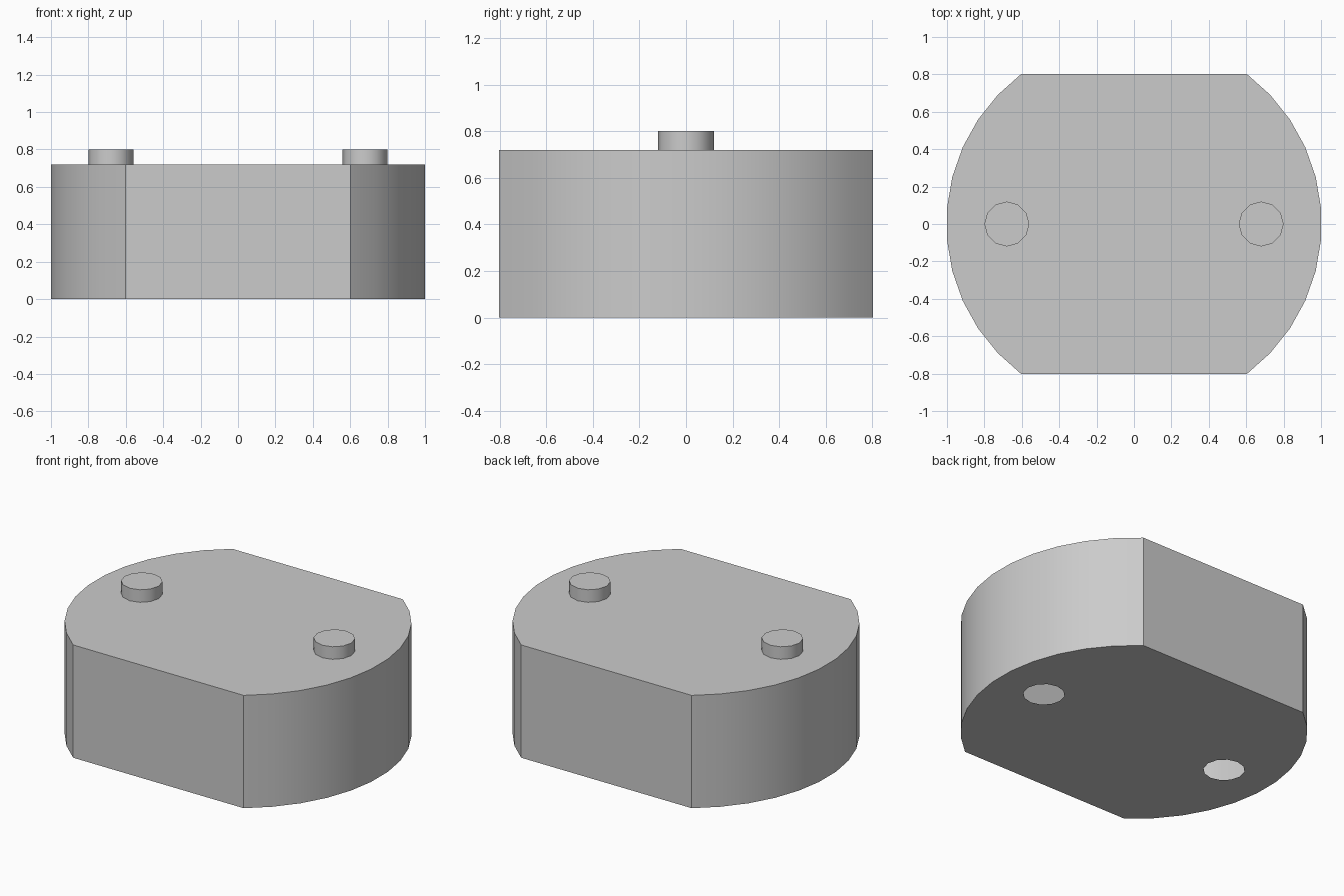
import bpy, bmesh
from math import atan2, cos, sin, pi, radians

if "Cube" in bpy.data.objects:
    bpy.data.objects.remove(bpy.data.objects["Cube"])

ARC = 11                      # segments per rounded end
PEG_X, PEG_R, PEG_N = 0.68, 0.12, 12
H, TOP = 0.72, 0.80
half = atan2(0.8, 0.6)        # angle where the flats cut the circle
R = 1 / cos(half / ARC)       # puts the end facets exactly on x = +-1

# Outline: two arcs joined by flat sides
outline = [(R * cos(c - half + 2 * half * i / ARC), R * sin(c - half + 2 * half * i / ARC))
           for c in (0, pi) for i in range(ARC + 1)]


def circle(cx):
    return [(cx + PEG_R * cos(2 * pi * i / PEG_N), PEG_R * sin(2 * pi * i / PEG_N))
            for i in range(PEG_N)]


def ring(bm, pts, z):
    return [bm.verts.new((x, y, z)) for x, y in pts]


def loop_edges(bm, vs):
    return [bm.edges.new((vs[i - 1], vs[i])) for i in range(len(vs))]


def walls(bm, lo, hi):
    for i in range(len(lo)):
        bm.faces.new((lo[i - 1], lo[i], hi[i], hi[i - 1]))


def finish(bm, name):
    me = bpy.data.meshes.new(name)
    bm.to_mesh(me)
    bm.free()
    ob = bpy.data.objects.new(name, me)
    bpy.context.collection.objects.link(ob)
    bpy.ops.object.select_all(action='DESELECT')
    ob.select_set(True)
    bpy.context.view_layer.objects.active = ob
    bpy.ops.object.shade_smooth_by_angle(angle=radians(35))


# Hollow body: sheet walls, with round openings through bottom and top sheets
bm = bmesh.new()
rims = []
for z, up in ((0, -1), (H, 1)):
    rim = ring(bm, outline, z)
    rims.append(rim)
    edges = loop_edges(bm, rim)
    for cx in (-PEG_X, PEG_X):
        edges += loop_edges(bm, ring(bm, circle(cx), z))
    bmesh.ops.triangle_fill(bm, edges=edges, use_beauty=True, normal=(0, 0, up))
walls(bm, *rims)
bmesh.ops.dissolve_limit(bm, angle_limit=radians(1), verts=bm.verts[:], edges=bm.edges[:])
bmesh.ops.recalc_face_normals(bm, faces=bm.faces[:])
finish(bm, "body")

# Pegs capping the top openings
for cx, name in ((-PEG_X, "left_peg"), (PEG_X, "right_peg")):
    bm = bmesh.new()
    lo, hi = ring(bm, circle(cx), H), ring(bm, circle(cx), TOP)
    walls(bm, lo, hi)
    bm.faces.new(hi)
    finish(bm, name)
